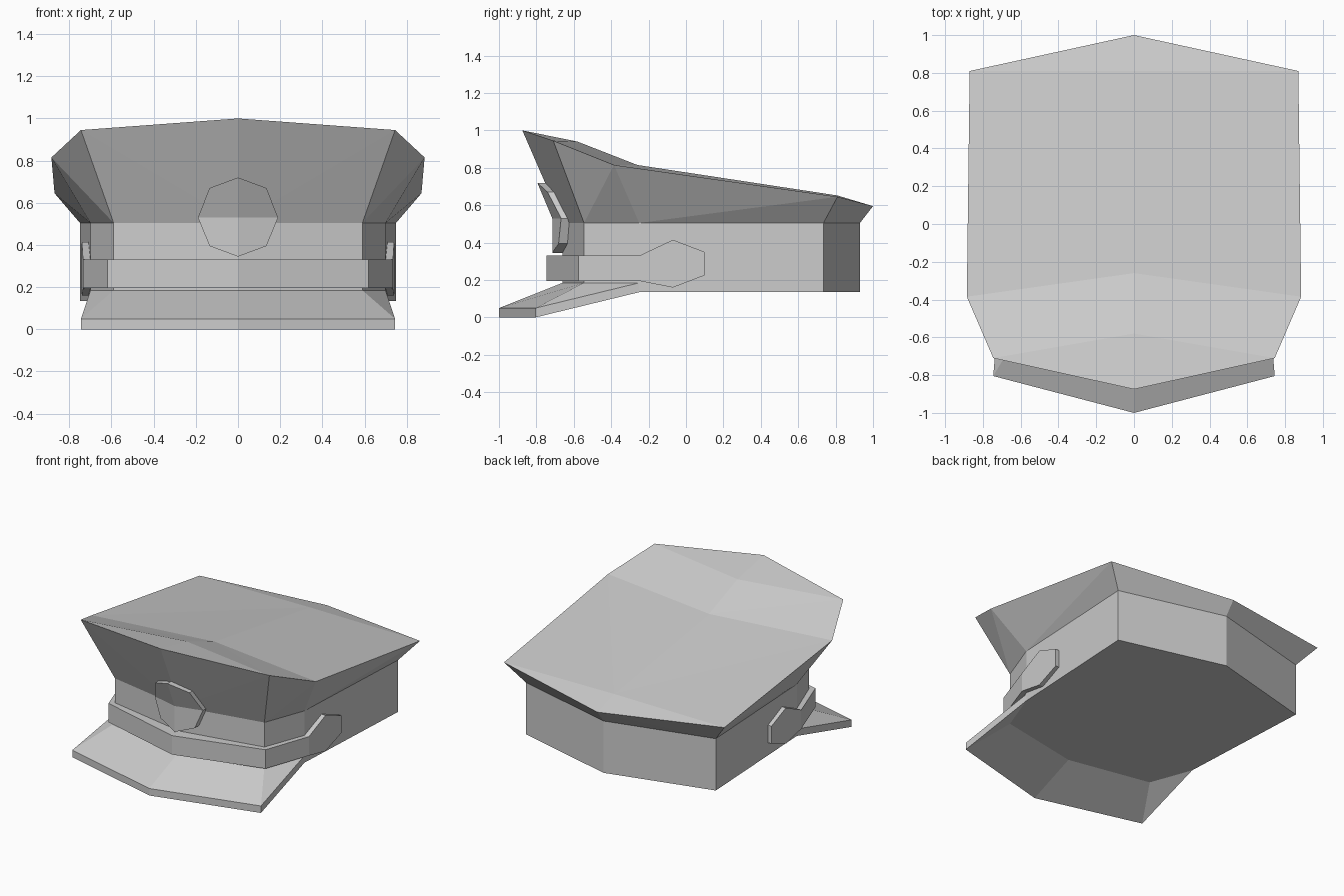
import bpy, bmesh

if "Cube" in bpy.data.objects:
    bpy.data.objects.remove(bpy.data.objects["Cube"])


def half_mesh(name, verts, faces):
    """Build the x >= 0 half, reflect it across x = 0 and weld the seam."""
    bm = bmesh.new()
    for s in (1, -1):
        vs = [bm.verts.new((s * x, y, z)) for x, y, z in verts]
        for f in faces:
            bm.faces.new([vs[i] for i in f])
    bmesh.ops.remove_doubles(bm, verts=bm.verts[:], dist=0.0005)
    bmesh.ops.recalc_face_normals(bm, faces=bm.faces[:])
    me = bpy.data.meshes.new(name)
    bm.to_mesh(me)
    bm.free()
    ob = bpy.data.objects.new(name, me)
    bpy.context.collection.objects.link(ob)
    return ob


def plate(name, front, back, faces, rim):
    """Thick sheet: front and back skins joined along the rim path."""
    n = len(front)
    skin = list(faces) + [[i + n for i in reversed(f)] for f in faces]
    skin += [(a, b, b + n, a + n) for a, b in zip(rim, rim[1:])]
    return half_mesh(name, front + back, skin)


# Half plan of the head band, front centre to back centre
plan = [(0, -.66), (.59, -.545), (.70, -.25), (.75, .735), (0, .93)]
low = [(x, y, .135) for x, y in plan]
mid = [(x, y, .505) for x, y in plan]

# Band, closed underneath, and flared crown with sloping top
half_mesh("band", low + mid,
          [(i, i + 1, i + 6, i + 5) for i in range(4)] + [(0, 1, 2, 3, 4)])
rim = [(0, -.875, 1.0), (.745, -.71, .945), (.885, -.385, .815),
       (.87, .81, .645), (0, 1.0, .595)]
ridge = [(0, -.58, .94), (0, -.26, .815), (0, .81, .652)]
sides = []
for i in range(4):
    sides += [(i, i + 1, i + 6), (i, i + 6, i + 5)]
top = [(5, 6, 10), (6, 7, 11), (6, 11, 10), (7, 8, 12), (7, 12, 11), (8, 9, 12)]
half_mesh("crown", mid + rim + ridge, sides + top)

# Visor
visor = [(0, -1, .05), (.745, -.805, .05), (.70, -.25, .185),
         (.59, -.545, .185), (0, -.66, .185)]
plate("visor", visor, [(x, y, z - .05) for x, y, z in visor],
      [(0, 1, 3, 4), (1, 2, 3)], [0, 1, 2, 3, 4])

# Chin strap with wide faceted ends
strap_path = [(0, -.745), (.62, -.575), (.735, -.25)]
strap_in = [(0, -.65), (.58, -.53), (.695, -.25)]
tab = [(-.07, .16), (.10, .225), (.10, .35), (-.07, .415)]


def strap_skin(path, tab_x):
    return ([(x, y, .195) for x, y in path]
            + [(tab_x + .03 * (y + .25), y, z) for y, z in tab]
            + [(x, y, .33) for x, y in reversed(path)])


plate("chin_strap", strap_skin(strap_path, .735), strap_skin(strap_in, .695),
      [(0, 1, 8, 9), (1, 2, 7, 8), (2, 3, 4, 5, 6, 7)], list(range(10)))

# Octagonal badge folded around the band and crown
outline = [(0, .72), (.135, .67), (.19, .53), (.135, .395), (0, .345), (0, .53)]
badge = [(x, -.715 + .25 * x - .42 * max(0, z - .53), z) for x, z in outline]
plate("badge", badge, [(x, y + .06, z) for x, y, z in badge],
      [(0, 1, 2, 5), (2, 3, 4, 5)], [0, 1, 2, 3, 4])
